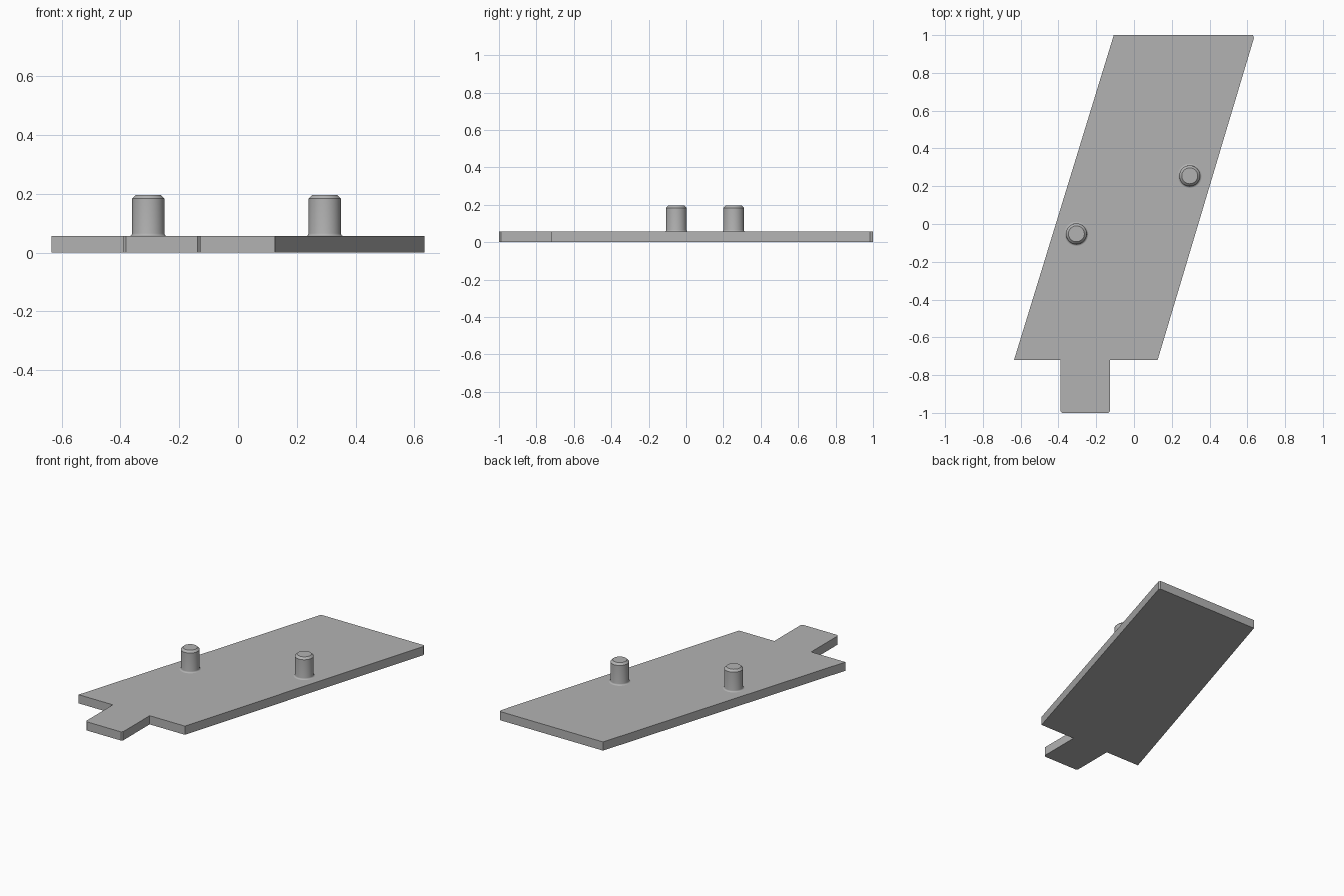
import bpy, bmesh
from math import sin, cos, pi, radians

cube = bpy.data.objects.get("Cube")
if cube:
    bpy.data.objects.remove(cube, do_unlink=True)

grey = bpy.data.materials.new("plain grey")
grey.use_nodes = True
colour = (0.45, 0.45, 0.45, 1)
grey.diffuse_color = colour
grey.node_tree.nodes["Principled BSDF"].inputs["Base Color"].default_value = colour

THICK = 0.056


def finish(name, bm, location=(0, 0, 0)):
    bmesh.ops.recalc_face_normals(bm, faces=bm.faces)
    mesh = bpy.data.meshes.new(name)
    bm.to_mesh(mesh)
    bm.free()
    obj = bpy.data.objects.new(name, mesh)
    obj.location = location
    mesh.materials.append(grey)
    bpy.context.collection.objects.link(obj)
    bpy.ops.object.select_all(action="DESELECT")
    obj.select_set(True)
    bpy.context.view_layer.objects.active = obj
    bpy.ops.object.shade_smooth_by_angle(angle=radians(30))
    return obj


# Slanted plate with a tab, its outline extruded upward
outline = [(-0.635, -0.72), (-0.39, -0.72),
           (-0.39, -0.99), (-0.38, -1), (-0.137, -1), (-0.127, -0.99),
           (-0.127, -0.72), (0.125, -0.72),
           (0.635, 0.985), (0.63, 1), (-0.107, 1)]
bm = bmesh.new()
base = bm.faces.new([bm.verts.new((x, y, 0)) for x, y in outline])
top = bmesh.ops.extrude_face_region(bm, geom=[base], use_keep_orig=True)
bmesh.ops.translate(bm, vec=(0, 0, THICK),
                    verts=[g for g in top["geom"] if isinstance(g, bmesh.types.BMVert)])
finish("plate", bm)


# Round pegs with a flared foot and a chamfered top
def peg(name, x, y):
    foot = [(0.055 + 0.009 * (1 - sin(a)), 0.009 * (1 - cos(a)))
            for a in (i * pi / 8 for i in range(5))]
    profile = [(0.064, -0.01)] + foot + [(0.055, 0.127), (0.042, 0.14)]
    bm = bmesh.new()
    sides = 48
    rings = [[bm.verts.new((r * cos(2 * pi * i / sides), r * sin(2 * pi * i / sides), z))
              for i in range(sides)] for r, z in profile]
    for low, high in zip(rings, rings[1:]):
        for i in range(sides):
            j = (i + 1) % sides
            bm.faces.new((low[i], low[j], high[j], high[i]))
    bm.faces.new(rings[0])
    bm.faces.new(rings[-1])
    finish(name, bm, (x, y, THICK))


peg("right_peg", -0.305, -0.052)
peg("left_peg", 0.295, 0.255)
